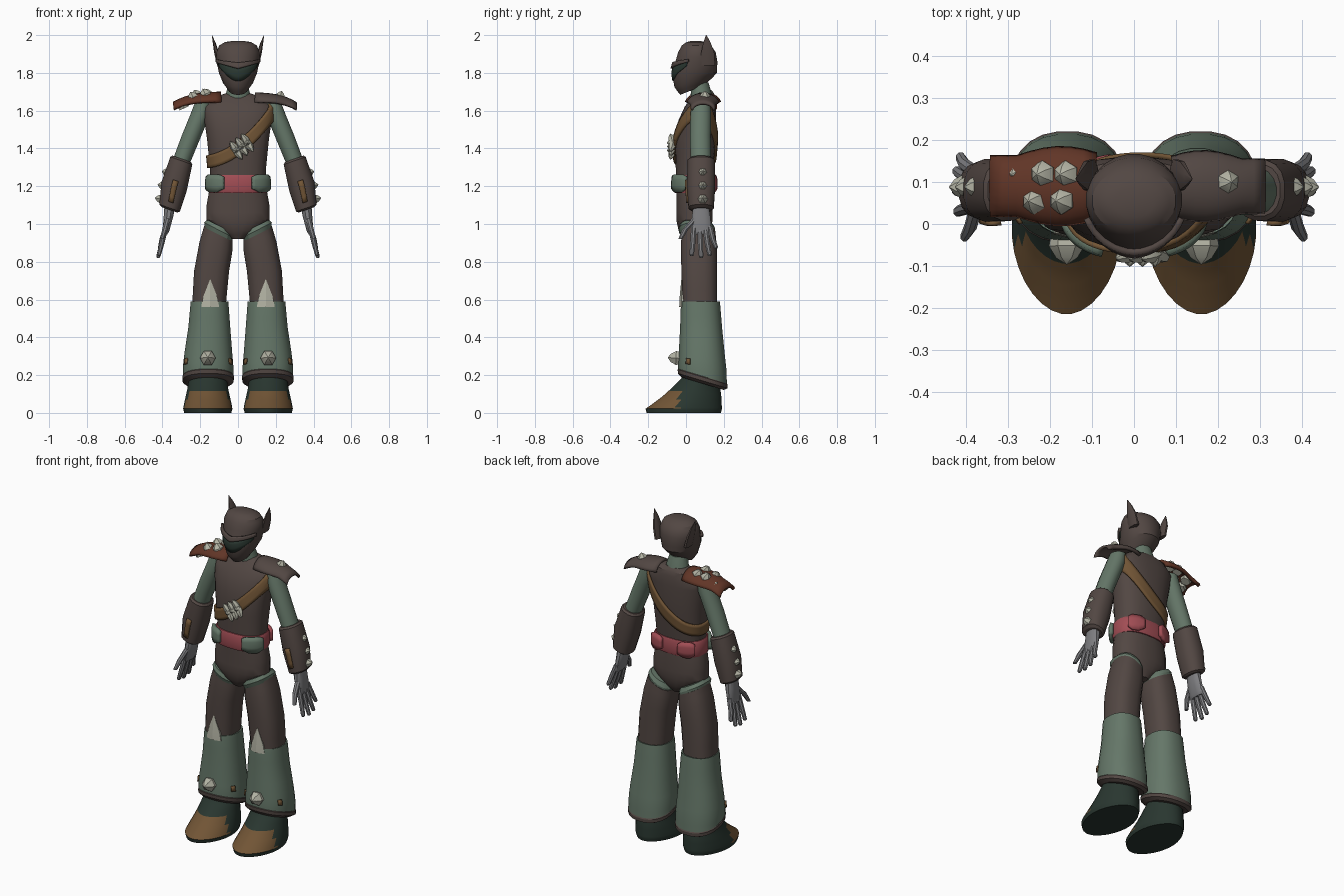
import bpy, bmesh, math
from mathutils import Vector

if "Cube" in bpy.data.objects:
    bpy.data.objects.remove(bpy.data.objects["Cube"])

def material(name, rgb):
    m = bpy.data.materials.new(name)
    m.diffuse_color = (*rgb, 1)
    m.use_nodes = True
    m.node_tree.nodes["Principled BSDF"].inputs["Base Color"].default_value = m.diffuse_color
    return m

BROWN = material("dark_brown", (0.085, 0.063, 0.056))
GREEN = material("sage_green", (0.13, 0.185, 0.14))
DARK = material("dark_green", (0.022, 0.037, 0.029))
LEATHER = material("leather", (0.165, 0.09, 0.036))
RED = material("red_brown", (0.12, 0.036, 0.02))
PINK = material("pink", (0.36, 0.075, 0.09))
BONE = material("bone", (0.45, 0.45, 0.37))
GREY = material("grey", (0.21, 0.21, 0.22))
TAU = 2 * math.pi
FRONT = -math.pi / 2


def make(name, verts, faces, mat, pair=False, thick=0, rule=None, mat2=None):
    """Create a mesh object, or a mirrored left/right pair."""
    for s, pre in (((1, "left_"), (-1, "right_")) if pair else ((1, ""),)):
        me = bpy.data.meshes.new(pre + name)
        me.from_pydata([(v[0] * s, v[1], v[2]) for v in verts], [], faces)
        me.materials.append(mat)
        bm = bmesh.new()
        bm.from_mesh(me)
        bmesh.ops.recalc_face_normals(bm, faces=bm.faces)
        if rule:
            me.materials.append(mat2)
            for f in bm.faces:
                f.material_index = int(rule(f.calc_center_median()))
        bm.to_mesh(me)
        bm.free()
        ob = bpy.data.objects.new(pre + name, me)
        bpy.context.collection.objects.link(ob)
        if thick:
            mod = ob.modifiers.new("thickness", 'SOLIDIFY')
            mod.thickness, mod.offset = thick, 0


def ring_point(r, th, p, off=0):
    """Point on a superellipse ring (x, y, z, rx, ry, tilt_x, tilt_y)."""
    x, y, z, rx, ry, tx, ty = (tuple(r) + (0, 0))[:7]
    c, s = math.cos(th), math.sin(th)
    dx = math.copysign(abs(c) ** (2 / p), c) * (rx + off)
    dy = math.copysign(abs(s) ** (2 / p), s) * (ry + off)
    return Vector((x + dx, y + dy, z + tx * dx + ty * dy))


def mix(a, b, t):
    a, b = (tuple(a) + (0, 0))[:7], (tuple(b) + (0, 0))[:7]
    return tuple(i + (j - i) * t for i, j in zip(a, b))


def loft(name, rings, mat, n=16, p=2, steps=1, **kw):
    """Skin stacked rings into a closed body."""
    rs = [mix(a, b, k / steps) for a, b in zip(rings, rings[1:]) for k in range(steps)]
    rs.append(rings[-1])
    verts = [ring_point(r, TAU * (i + .5) / n, p) for r in rs for i in range(n)]
    faces = [(k * n + i, k * n + (i + 1) % n, (k + 1) * n + (i + 1) % n, (k + 1) * n + i)
             for k in range(len(rs) - 1) for i in range(n)]
    faces += [tuple(range(n)), tuple(range(len(verts) - n, len(verts)))]
    make(name, verts, faces, mat, **kw)


def surface(rings, p):
    """Return f(angle, height, offset) on a lofted body."""
    rs = sorted(rings, key=lambda r: r[2])
    def f(th, z, off=0):
        for a, b in zip(rs, rs[1:]):
            if z <= b[2] or b is rs[-1]:
                t = min(max((z - a[2]) / (b[2] - a[2]), 0), 1)
                return ring_point(mix(a, b, t), th, p, off)
    return f


def grid(name, f, nu, nv, mat, thick, **kw):
    verts = [f(i / nu, j / nv) for i in range(nu + 1) for j in range(nv + 1)]
    w = nv + 1
    faces = [(i * w + j, i * w + j + 1, (i + 1) * w + j + 1, (i + 1) * w + j)
             for i in range(nu) for j in range(nv)]
    make(name, verts, faces, mat, thick=thick, **kw)


def patch(name, f, mid, half, lo, hi, off, mat, thick=.012, nu=10, nv=3, **kw):
    """Plate hugging a body; lo/hi give its height bounds for a in -1..1."""
    def g(u, v):
        a = 2 * u - 1
        return f(mid + a * half, lo(a) + (hi(a) - lo(a)) * v, off)
    grid(name, g, nu, nv, mat, thick, **kw)


def spike(name, pos, d, r, h, n=6, stretch=1, **kw):
    """Faceted bone stud."""
    q = Vector(d).to_track_quat('Z', 'Y')
    verts = [Vector(pos) + q @ Vector((math.cos(TAU * i / n) * r * k, math.sin(TAU * i / n) * r * k * stretch, h * t))
             for k, t in ((.9, -.3), (1, .2), (.6, .7)) for i in range(n)]
    verts.append(Vector(pos) + q @ Vector((0, 0, h)))
    faces = [(k * n + i, k * n + (i + 1) % n, k * n + n + (i + 1) % n, k * n + n + i)
             for k in (0, 1) for i in range(n)]
    faces += [(2 * n + i, 2 * n + (i + 1) % n, 3 * n) for i in range(n)] + [tuple(range(n))]
    make(name, verts, faces, BONE, **kw)


# Helmet, visor, brow and ears
head = [(0, .035, 1.71, .05, .066, 0, .4), (0, .04, 1.75, .08, .102, 0, .25), (0, .045, 1.80, .102, .12),
        (0, .055, 1.86, .114, .112), (0, .058, 1.91, .115, .1), (0, .055, 1.945, .1, .078),
        (0, .052, 1.963, .07, .05), (0, .05, 1.97, .025, .02)]
loft("helmet", head, BROWN, n=24, steps=2)
hf = surface(head, 2)
vis_hi = lambda a: 1.822 + .035 * abs(a)
patch("visor", hf, FRONT, 1.15, lambda a: 1.772 + .065 * a * a, vis_hi, .001, DARK, thick=.006, nu=16)
patch("brow", hf, FRONT, 1.2, vis_hi, lambda a: vis_hi(a) + .03 - .015 * abs(a), .006, BROWN, thick=.016, nu=16)
loft("ear", [(.098, .115, 1.84, .014, .042), (.114, .115, 1.91, .014, .037), (.126, .111, 1.96, .008, .021),
             (.138, .107, 2.0, .001, .002)], BROWN, n=8, pair=True)
loft("neck", [(0, .085, 1.6, .085, .065), (0, .085, 1.67, .07, .058), (0, .07, 1.75, .05, .05)], GREEN)

# Torso, sash and hips
torso = [(0, .04, 1.18, .145, .093), (0, .045, 1.30, .15, .1), (0, .05, 1.45, .165, .108),
         (0, .06, 1.55, .18, .1), (0, .075, 1.62, .188, .083), (0, .09, 1.67, .13, .06), (0, .09, 1.69, .07, .045)]
loft("torso", torso, BROWN, n=24, p=2.4, steps=2)
tf = surface(torso, 2.4)

def sash(u, v):
    th, z = TAU * u, 1.4
    for _ in range(8):
        x = tf(th, z).x
        z = 1.40 + .75 * x + 1.9 * x * x
    half = .033 * math.hypot(1, .75 + 3.8 * x)
    return tf(th, min(z + half * (2 * v - 1), 1.675), .007)

grid("sash", sash, 48, 4, LEATHER, .012)
for k in (-1, 0, 1):
    c = Vector((.02 + .03 * k, -.072, 1.41 + .02 * k))
    spike("sash_stud", c, (0, -1, 0), .019, .03, n=6)
    up = Vector((-.55, 0, .83))
    for s in (-1, 1):
        spike("sash_claw", c + up * .012 * s, up * s + Vector((0, -.25, 0)), .02, .048)
loft("hips", [(0, .042, 1.2, .15, .095), (0, .045, 1.1, .168, .097), (0, .045, 1.02, .168, .097),
              (0, .045, .965, .115, .085), (0, .045, .92, .035, .06)], BROWN, n=20, p=2.3, steps=2)

# Belt with pouches
belt = [(0, .042, 1.165, .154, .103), (0, .042, 1.18, .16, .108), (0, .042, 1.245, .16, .108), (0, .042, 1.26, .152, .103)]
loft("belt", belt, PINK, n=24, p=2.5)
bf = surface(belt, 2.5)
trim = lambda a: .018 * max(0, abs(a) - .4) / .6
patch("belt_pouch", bf, FRONT + .85, .48, lambda a: 1.168 + trim(a), lambda a: 1.268 - trim(a), .008, GREEN,
      thick=.022, pair=True)
patch("back_pouch", bf, -FRONT - .6, .35, lambda a: 1.17 + trim(a), lambda a: 1.265 - trim(a), .008, PINK,
      thick=.022, pair=True)

# Arms
loft("upper_arm", [(.185, .08, 1.64, .045, .05), (.2, .078, 1.58, .053, .056), (.245, .076, 1.47, .053, .056),
                   (.30, .078, 1.33, .05, .055)], GREEN, pair=True, steps=2)
arm = [(.298, .08, 1.345, .05, .062, .35), (.300, .08, 1.335, .059, .073, .35), (.338, .08, 1.2, .068, .076, .35),
       (.362, .08, 1.085, .055, .068, .35), (.363, .08, 1.075, .042, .055, .35)]
loft("forearm", arm, BROWN, pair=True, p=2.3)
patch("forearm_strip", surface(arm, 2.3), FRONT, .16, lambda a: 1.115, lambda a: 1.23, .003, LEATHER,
      nu=2, nv=4, pair=True)
for z, x in ((1.27, .36), (1.2, .382), (1.13, .396)):
    spike("forearm_stud", (x, .088, z), (1, 0, .2), .03, .045, stretch=1.0, pair=True)

# Hands
loft("palm", [(.36, .08, 1.1, .03, .042), (.368, .08, 1.04, .026, .05), (.382, .083, .96, .018, .055),
              (.386, .083, .945, .012, .045)], GREY, n=12, pair=True, p=2.5)
for y0, x1, y1, z1 in ((.042, .418, .03, .83), (.072, .422, .08, .82), (.1, .42, .125, .83), (.125, .412, .158, .87)):
    loft("finger", [(.380, y0, .99, .015, .016), (.403, (y0 + y1) / 2, (.97 + z1) / 2, .014, .015),
                    (x1, y1, z1 + .008, .012, .013), (x1 + .001, y1, z1, .007, .008)], GREY, n=8, pair=True)
loft("thumb", [(.372, .05, 1.03, .016, .02), (.388, -.005, .97, .015, .017), (.402, -.03, .92, .011, .012)],
     GREY, n=8, pair=True)

# Shoulder pads with studs
def pad(s, x1, top, ry):
    def f(u, v):
        a = (2 * v - 1) * 1.45
        x = .09 + (x1 - .09) * u
        w = ry * (.75 + .25 * math.sin(math.pi * min(1, u * 1.2 + .1)))
        return Vector((s * x, .09 + w * math.sin(a), top - .008 * u - .045 * u ** 3 - .055 * (1 - math.cos(a)) * (1 - .3 * u)))
    return f

grid("left_shoulder_pad", pad(1, .31, 1.69, .08), 8, 10, BROWN, .014)
grid("right_shoulder_pad", pad(-1, .34, 1.692, .088), 8, 10, RED, .018)
spike("left_pad_stud", (.222, .1, 1.672), (.3, 0, 1), .028, .034)
for y, xs in ((.118, (.275, .215, .16)), (.055, (.29, .235, .17))):
    for x in xs:
        spike("right_pad_stud", (-x, y, 1.68 - 1.3 * max(0, x - .2) ** 1.3), (-.45, 0, 1), .033, .04)

# Legs
loft("thigh", [(.155, .075, .55, .09, .092), (.14, .07, .75, .094, .096), (.117, .068, .88, .088, .096, .3),
               (.103, .066, .955, .076, .09, .5)], BROWN, n=16, p=2.6, steps=2, pair=True)
loft("thigh_band", [(.104, .062, .945, .074, .092, .5), (.102, .058, .968, .078, .097, .52),
                    (.098, .056, .99, .066, .088, .5)], GREEN, p=2.5, pair=True)
loft("knee_spike", [(.147, -.01, .56, .055, .026), (.147, -.012, .61, .045, .022), (.147, -.022, .705, .002, .003)],
     BONE, n=6, pair=True)
calf = [(.158, .088, .185, .134, .13, 0, -.3), (.158, .086, .25, .134, .128, 0, -.1), (.157, .083, .32, .127, .122),
        (.152, .08, .45, .112, .112), (.151, .077, .57, .102, .105), (.151, .077, .59, .1, .103),
        (.151, .077, .585, .085, .088)]
loft("calf", calf, GREEN, n=24, p=2.3, steps=2, pair=True)
loft("calf_rim", [(.158, .088, .2, .13, .126, 0, -.3), (.158, .088, .19, .137, .133, 0, -.3),
                  (.158, .088, .17, .136, .132, 0, -.3), (.158, .088, .155, .115, .113, 0, -.3)],
     BROWN, n=24, p=2.3, pair=True)
cf = surface(calf[:5], 2.3)
for th in (-.55, -math.pi + .55):
    patch("calf_patch", cf, th, .1, lambda a: .25, lambda a: .285, .004, LEATHER, thick=.008, nu=2, nv=2, pair=True)
spike("calf_stud", (.16, -.042, .29), (0, -1, .05), .042, .055, pair=True)

# Shoes with leather toe caps
loft("shoe", [(.16, -.012, 0, .125, .198), (.16, -.012, .022, .131, .203), (.16, .004, .045, .127, .186),
              (.16, .03, .085, .118, .158), (.16, .052, .13, .108, .13), (.16, .078, .185, .1, .102),
              (.16, .085, .22, .09, .09)], DARK, n=32, p=1.88, steps=3, pair=True, mat2=LEATHER,
     rule=lambda c: .022 < c.z < .122 and c.y < -.035 - .3 * max(0, .05 - c.z))

# Smooth shading with sharp creases
bpy.ops.object.select_all(action='SELECT')
bpy.context.view_layer.objects.active = bpy.context.collection.objects[0]
bpy.ops.object.shade_smooth_by_angle(angle=math.radians(28))
